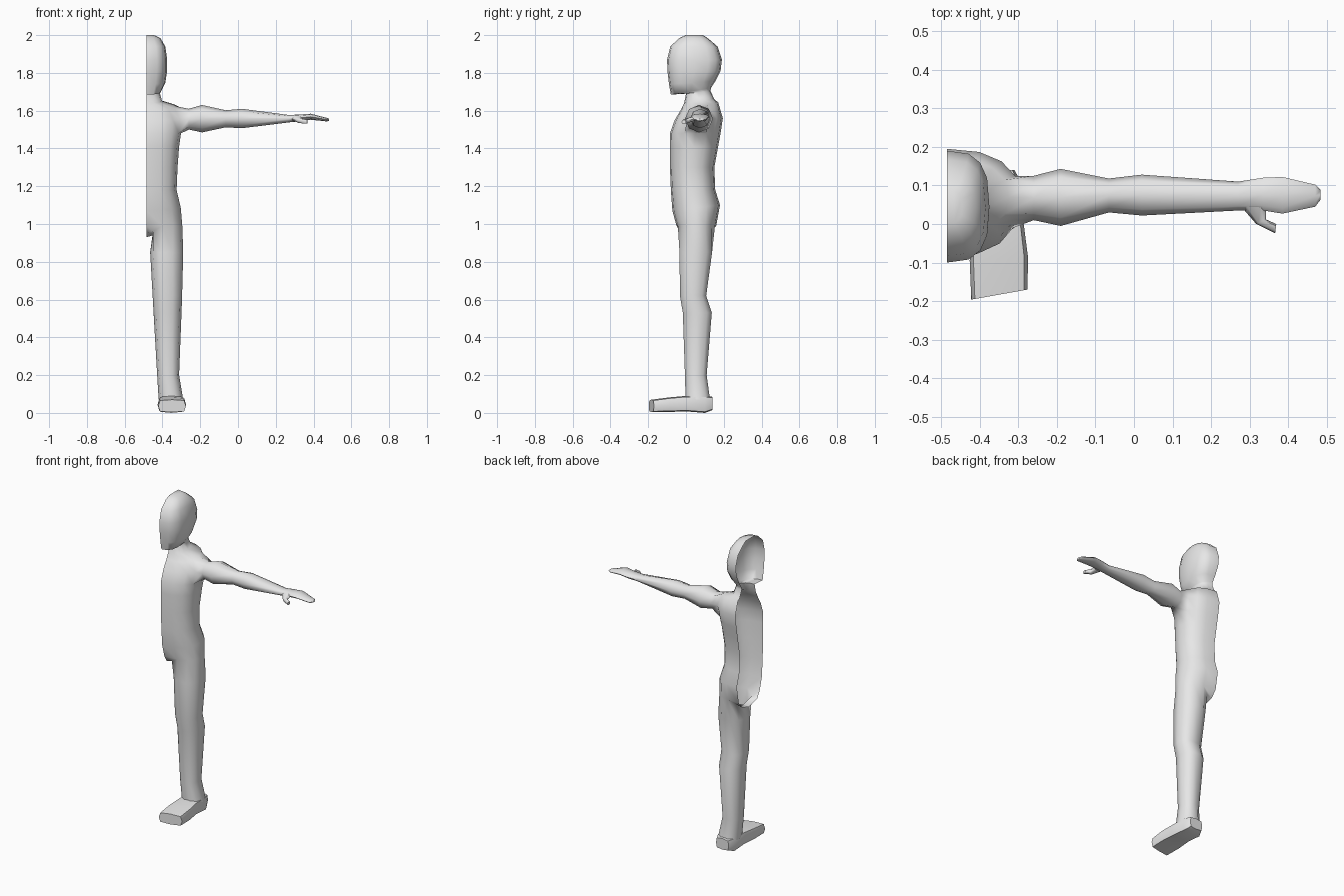
import bpy, bmesh, math

if "Cube" in bpy.data.objects:
    bpy.data.objects.remove(bpy.data.objects["Cube"])

MID = -0.485          # open cut plane of the half figure
N = 8                 # segments from front to back of each half ring

grey = bpy.data.materials.new("light_grey")
grey.diffuse_color = (0.8, 0.8, 0.8, 1)
grey.use_nodes = True
grey.node_tree.nodes["Principled BSDF"].inputs["Base Color"].default_value = grey.diffuse_color


def spow(v, p):
    return math.copysign(abs(v) ** p, v)


def half_ring(bm, zf, zb, yf, yb, w, p):
    """Open half ring running front to back round the +x side."""
    out = []
    for i in range(N + 1):
        a = math.pi * i / N
        c, s = spow(math.cos(a), p), max(0.0, math.sin(a)) ** p
        if i in (0, N):
            s = 0
        t = (1 - c) / 2
        out.append(bm.verts.new((MID + w * s, yf + (yb - yf) * t, zf + (zb - zf) * t)))
    return out


def oval(bm, n, start, step, place, p=1.0):
    """Closed ring; place maps unit coordinates to a position."""
    out = []
    for i in range(n):
        a = math.radians(start + step * i)
        out.append(bm.verts.new(place(spow(math.cos(a), p), spow(math.sin(a), p))))
    return out


def mix(a, b, t):
    return (a + b) / 2 + (b - a) / 2 * t


def join(bm, a, b, closed=True):
    n = len(a)
    for i in range(n if closed else n - 1):
        j = (i + 1) % n
        bm.faces.new((a[i], a[j], b[j], b[i]))


def finish(bm, name, angle):
    bmesh.ops.recalc_face_normals(bm, faces=bm.faces)
    me = bpy.data.meshes.new(name)
    bm.to_mesh(me)
    bm.free()
    me.materials.append(grey)
    ob = bpy.data.objects.new(name, me)
    bpy.context.collection.objects.link(ob)
    bpy.ops.object.select_all(action='DESELECT')
    ob.select_set(True)
    bpy.context.view_layer.objects.active = ob
    bpy.ops.object.shade_smooth_by_angle(angle=math.radians(angle))


# Head, neck and torso: front z, back z, front y, back y, half width, roundness
bm = bmesh.new()
trunk = [
    (2.0, 2.0, 0.0, 0.09, 0.04, 0.8),
    (1.985, 1.982, -0.035, 0.118, 0.075, 0.75),
    (1.94, 1.94, -0.083, 0.167, 0.1, 0.7),
    (1.87, 1.87, -0.1, 0.19, 0.11, 0.7),
    (1.81, 1.81, -0.098, 0.183, 0.11, 0.7),
    (1.74, 1.755, -0.09, 0.155, 0.1, 0.75),
    (1.685, 1.72, -0.08, 0.132, 0.078, 0.8),
    (1.69, 1.705, 0.0, 0.13, 0.07, 0.85),
    (1.64, 1.66, -0.01, 0.15, 0.083, 0.85),
    (1.6, 1.645, -0.03, 0.17, 0.16, 0.85),
    (1.55, 1.56, -0.06, 0.195, 0.19, 0.85),
    (1.48, 1.48, -0.085, 0.183, 0.183, 0.85),
    (1.41, 1.41, -0.086, 0.17, 0.173, 0.85),
    (1.3, 1.3, -0.085, 0.15, 0.165, 0.85),
    (1.18, 1.18, -0.08, 0.155, 0.16, 0.85),
    (1.07, 1.1, -0.072, 0.18, 0.182, 0.85),
    (0.99, 0.99, -0.05, 0.16, 0.19, 0.85),
]
rows = [half_ring(bm, *r) for r in trunk]
bm.faces.new(rows[0])
SH = 9                # shoulder row; a 2 x 2 gap is left for the arm
for k in range(len(rows) - 1):
    for i in range(N):
        if k in (SH, SH + 1) and i in (3, 4):
            continue
        a, b = rows[k], rows[k + 1]
        bm.faces.new((a[i], a[i + 1], b[i + 1], b[i]))

# Arm and hand grown from the shoulder gap: x, y range, z range
t, m, b = rows[SH:SH + 3]
prev = [m[3], t[3], t[4], t[5], m[5], b[5], b[4], b[3]]
for x, y0, y1, z0, z1 in [
    (-0.26, 0.01, 0.125, 1.50, 1.61),
    (-0.19, -0.005, 0.143, 1.485, 1.63),
    (-0.065, 0.03, 0.118, 1.512, 1.602),
    (0.02, 0.022, 0.128, 1.507, 1.61),
    (0.27, 0.035, 0.11, 1.538, 1.577),
    (0.335, 0.035, 0.12, 1.545, 1.58),
    (0.385, 0.027, 0.122, 1.552, 1.584),
    (0.47, 0.045, 0.102, 1.543, 1.562),
    (0.483, 0.062, 0.09, 1.546, 1.557),
]:
    ring = oval(bm, 8, 180, -45, lambda c, s: (x, mix(y0, y1, c), mix(z0, z1, s)))
    join(bm, prev, ring)
    prev = ring
bm.faces.new(prev)

# Crotch strip closing the torso on the inner side
hip = rows[-1]
inner = [(-0.025, 0.95), (0.06, 0.93), (0.125, 0.95)]
mid = [bm.verts.new((MID, y, z)) for y, z in inner]
edge = [bm.verts.new((-0.45, y, z + 0.01)) for y, z in inner]
join(bm, [hip[0]] + mid + [hip[N]], [hip[1]] + edge + [hip[N - 1]], False)

# Leg from the hip down to the ankle: z, x range, y range
prev = hip[1:N] + edge[::-1]
for z, x0, x1, y0, y1 in [
    (0.85, -0.465, -0.29, -0.038, 0.142),
    (0.62, -0.452, -0.296, -0.035, 0.11),
    (0.53, -0.447, -0.299, -0.02, 0.14),
    (0.2, -0.428, -0.312, -0.008, 0.112),
    (0.07, -0.42, -0.29, -0.005, 0.13),
]:
    ring = oval(bm, 10, -108, 36, lambda c, s: (mix(x0, x1, c), mix(y0, y1, s), z), 0.85)
    join(bm, prev, ring)
    prev = ring
finish(bm, "half_body", 65)

# Foot from heel to slanted toe: y, x range, z range, slant
bm = bmesh.new()
prev = None
for y, x0, x1, z0, z1, slant in [
    (0.14, -0.40, -0.31, 0.015, 0.085, 0),
    (0.10, -0.42, -0.288, 0.0, 0.09, 0),
    (0.0, -0.42, -0.286, 0.008, 0.09, 0),
    (-0.09, -0.426, -0.275, 0.005, 0.082, 0.005),
    (-0.183, -0.422, -0.276, 0.004, 0.07, 0.013),
]:
    ring = oval(bm, 8, 0, 45,
                lambda c, s: (mix(x0, x1, c), y + slant * c, mix(z0, z1, s)), 0.4)
    if prev:
        join(bm, prev, ring)
    else:
        bm.faces.new(ring)
    prev = ring
bm.faces.new(prev)
finish(bm, "foot", 50)

# Thumb: two side points and z range per section
bm = bmesh.new()
prev = None
for xa, ya, xb, yb, z0, z1 in [
    (0.278, 0.045, 0.342, 0.045, 1.545, 1.572),
    (0.317, 0.0, 0.342, 0.012, 1.533, 1.56),
    (0.366, -0.024, 0.369, 0.0, 1.53, 1.552),
]:
    ring = oval(bm, 6, 0, 60,
                lambda c, s: (mix(xa, xb, c), mix(ya, yb, c), mix(z0, z1, s)), 0.8)
    if prev:
        join(bm, prev, ring)
    prev = ring
bm.faces.new(prev)
finish(bm, "thumb", 65)
